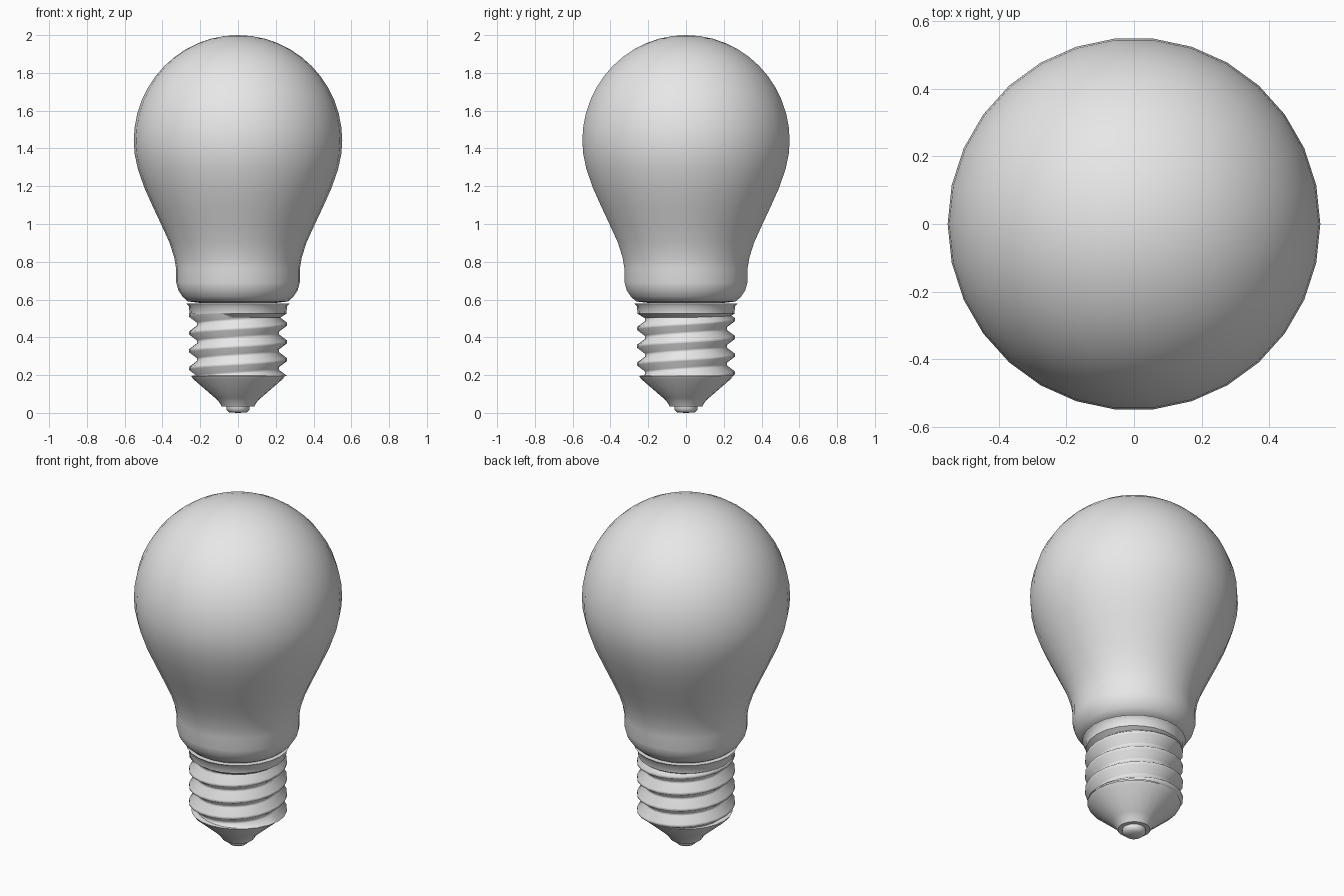
import bpy, bmesh, math

cube = bpy.data.objects.get("Cube")
if cube:
    bpy.data.objects.remove(cube, do_unlink=True)

grey = bpy.data.materials.new("plain grey")
grey.use_nodes = True
colour = (0.8, 0.8, 0.8, 1)
grey.diffuse_color = colour
grey.node_tree.nodes["Principled BSDF"].inputs["Base Color"].default_value = colour


def finish(name, bm, angle):
    """Weld, orient and smooth a part."""
    bmesh.ops.remove_doubles(bm, verts=bm.verts, dist=0.0005)
    bmesh.ops.recalc_face_normals(bm, faces=bm.faces)
    mesh = bpy.data.meshes.new(name)
    bm.to_mesh(mesh)
    bm.free()
    mesh.materials.append(grey)
    ob = bpy.data.objects.new(name, mesh)
    bpy.context.collection.objects.link(ob)
    bpy.ops.object.select_all(action='DESELECT')
    ob.select_set(True)
    bpy.context.view_layer.objects.active = ob
    bpy.ops.object.shade_smooth_by_angle(angle=math.radians(angle))
    return ob


def lathe(name, profile, sides, angle):
    """Turn a (radius, height) profile around the z axis."""
    bm = bmesh.new()
    verts = [bm.verts.new((r, 0, z)) for r, z in profile]
    edges = [bm.edges.new(pair) for pair in zip(verts, verts[1:])]
    bmesh.ops.spin(bm, geom=verts + edges, cent=(0, 0, 0), axis=(0, 0, 1),
                   angle=math.tau, steps=sides, use_duplicate=False)
    return finish(name, bm, angle)


# Glass: round dome flowing into a narrower neck
dome = [(0.552 * math.sin(a), 1.44 + 0.56 * math.cos(a))
        for a in (math.pi / 2 * i / 12 for i in range(13))]
neck = [(0.547, 1.37), (0.53, 1.29), (0.495, 1.19), (0.45, 1.09), (0.403, 0.99),
        (0.362, 0.9), (0.337, 0.82), (0.327, 0.76), (0.327, 0.69),
        (0.316, 0.65), (0.293, 0.615), (0.265, 0.59), (0.2, 0.582)]
lathe("glass_bulb", dome + neck, 30, 60)

# Collar between glass and thread
lathe("screw_collar", [(0.2, 0.58), (0.275, 0.58), (0.26, 0.565),
                       (0.256, 0.525), (0.225, 0.505)], 24, 40)

# Helical screw thread, clipped flat at both ends
PITCH, START, LOW, HIGH, SIDES = 0.094, 0.47, 0.195, 0.53, 24


def thread_point(step, turn):
    """Point on the thread; the crest lies at whole turns."""
    a = math.tau * step / SIDES
    z = START + PITCH * (step / SIDES + turn)
    z = min(max(z, LOW), HIGH)
    phase = (z - START) / PITCH - step / SIDES
    away = abs(phase - round(phase)) * 2
    t = min(max((away - 0.16) / 0.68, 0), 1)
    r = 0.26 - 0.043 * t
    return r * math.cos(a), r * math.sin(a), z


bm = bmesh.new()
turns = [k + f for k in range(-5, 3) for f in (-0.42, -0.08, 0.08, 0.42)]
columns = [[bm.verts.new(thread_point(s, t)) for t in turns]
           for s in range(SIDES + 1)]
for a, b in zip(columns, columns[1:]):
    for i in range(len(turns) - 1):
        bm.faces.new((a[i], b[i], b[i + 1], a[i + 1]))
bmesh.ops.remove_doubles(bm, verts=bm.verts, dist=0.0005)
finish("screw_thread", bm, 62)

# Tapered insulator and contact button
lathe("base_insulator", [(0.2, 0.2), (0.248, 0.196), (0.238, 0.18), (0.12, 0.078),
                         (0.103, 0.062), (0.086, 0.035), (0.05, 0.035)], 24, 35)
lathe("contact_button", [(0.062, 0.04), (0.062, 0.018), (0.045, 0.002), (0, 0)], 20, 50)
